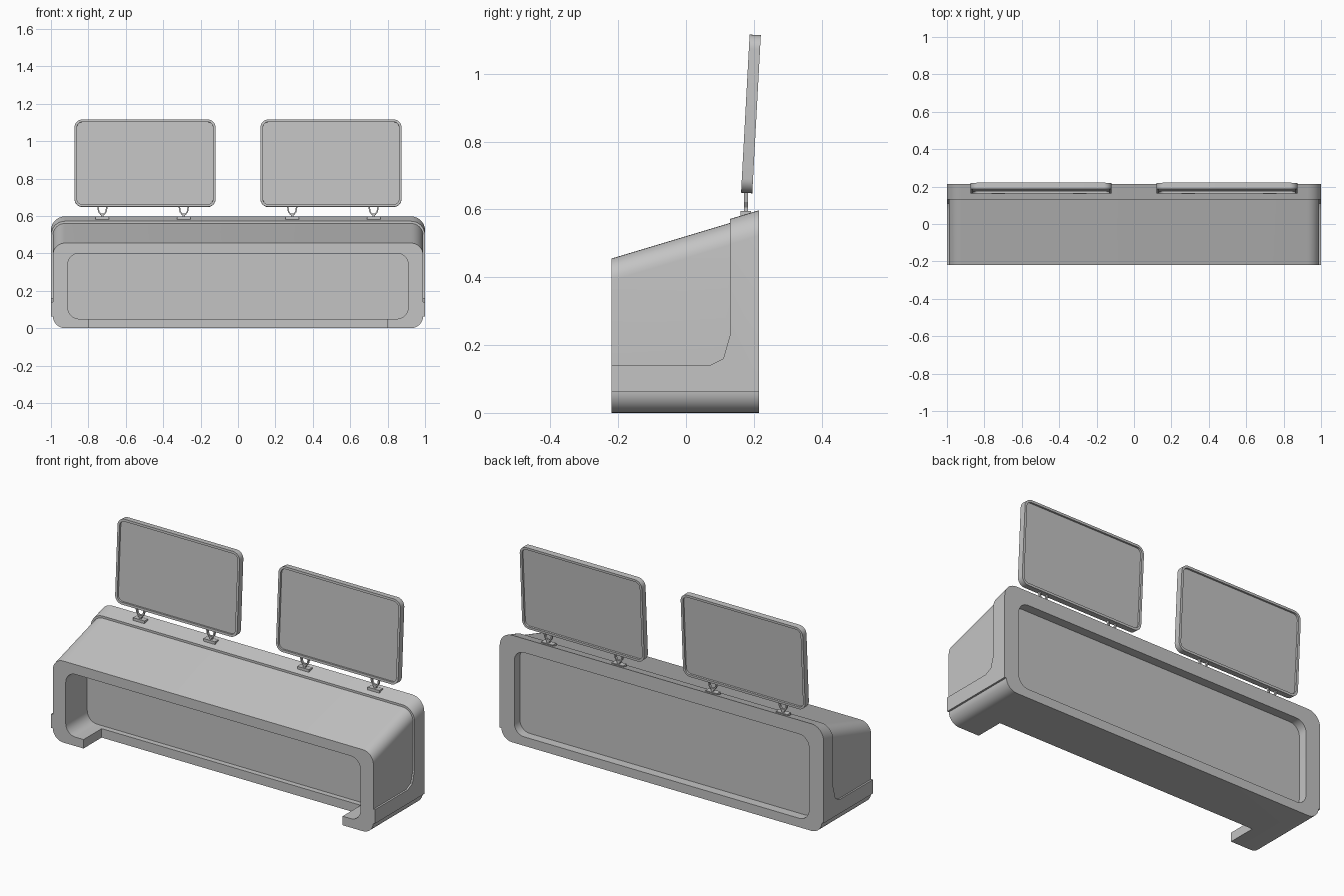
import bpy, bmesh, math
from mathutils import Matrix, Vector

if "Cube" in bpy.data.objects:
    bpy.data.objects.remove(bpy.data.objects["Cube"], do_unlink=True)

grey = bpy.data.materials.new("plain_grey")
grey.use_nodes = True
grey.diffuse_color = (0.55, 0.55, 0.55, 1)
grey.node_tree.nodes["Principled BSDF"].inputs["Base Color"].default_value = grey.diffuse_color

FRONT, BACK = -0.22, 0.215


def rounded(half, z0, z1, r, y, steps=8):
    """Rounded rectangle ring in the xz plane at depth y."""
    ring = []
    corners = [(half - r, z1 - r), (r - half, z1 - r), (r - half, z0 + r), (half - r, z0 + r)]
    for q, (cx, cz) in enumerate(corners):
        for i in range(steps + 1):
            a = (q + i / steps) * math.pi / 2
            ring.append(Vector((cx + r * math.cos(a), y, cz + r * math.sin(a))))
    return ring


def loft(name, a, b, inset=0, depth=0, matrix=None):
    """Solid between two matching rings, with optional sunken end faces."""
    bm = bmesh.new()
    va, vb = [bm.verts.new(p) for p in a], [bm.verts.new(p) for p in b]
    caps = [bm.faces.new(va), bm.faces.new(vb[::-1])]
    for i in range(len(va)):
        j = (i + 1) % len(va)
        bm.faces.new((va[i], vb[i], vb[j], va[j]))
    bmesh.ops.recalc_face_normals(bm, faces=bm.faces[:])
    if inset:
        for cap in caps:
            bmesh.ops.inset_region(bm, faces=[cap], thickness=inset)
            bmesh.ops.inset_region(bm, faces=[cap], thickness=0.0005, depth=-depth)
    if matrix:
        bm.transform(matrix)
    mesh = bpy.data.meshes.new(name)
    bm.to_mesh(mesh)
    bm.free()
    mesh.materials.append(grey)
    ob = bpy.data.objects.new(name, mesh)
    bpy.context.collection.objects.link(ob)
    return ob


def extrude_x(name, profile, half, x=0):
    """Profile of (y, z) points pushed out along x."""
    return loft(name, [Vector((x - half, y, z)) for y, z in profile],
                [Vector((x + half, y, z)) for y, z in profile])


def box(name, x, half, y0, y1, z0, z1):
    return extrude_x(name, [(y0, z0), (y1, z0), (y1, z1), (y0, z1)], half, x)


def activate(ob):
    bpy.ops.object.select_all(action='DESELECT')
    ob.select_set(True)
    bpy.context.view_layer.objects.active = ob


def combine(ob, other, operation):
    mod = ob.modifiers.new("combine", 'BOOLEAN')
    mod.object, mod.operation, mod.solver = other, operation, 'EXACT'
    activate(ob)
    bpy.ops.object.modifier_apply(modifier=mod.name)
    bpy.data.objects.remove(other, do_unlink=True)


def smooth(ob):
    activate(ob)
    bpy.ops.object.shade_smooth_by_angle(angle=math.radians(30))


def top(y):
    return 0.455 + 0.3 * (y - FRONT)


# Sloped counter body
body = loft("counter_body", rounded(0.99, 0, top(FRONT), 0.065, FRONT),
            rounded(0.99, 0, top(BACK), 0.065, BACK))

# Raised band around the back and along the lower sides
band = loft("raised_band", rounded(1.0, -0.2, top(-0.3) + 0.012, 0.075, -0.3),
            rounded(1.0, -0.2, top(0.3) + 0.012, 0.075, 0.3))
outline = [(FRONT, 0.062), (BACK, 0.062), (BACK, 0.8), (0.13, 0.8), (0.13, 0.23),
           (0.11, 0.16), (0.07, 0.14), (FRONT, 0.14)]
combine(band, extrude_x("band_outline", outline, 1.2), 'INTERSECT')
combine(body, band, 'UNION')

# Front recess, back recess and the toe notch
combine(body, loft("front_recess", rounded(0.91, 0.05, 0.4, 0.06, -0.4),
                   rounded(0.91, 0.05, 0.4, 0.06, -0.03)), 'DIFFERENCE')
combine(body, loft("back_recess", rounded(0.91, 0.05, 0.52, 0.06, 0.165),
                   rounded(0.91, 0.05, 0.52, 0.06, 0.4)), 'DIFFERENCE')
combine(body, box("toe_notch", 0, 0.8, -0.4, -0.06, -0.1, 0.1), 'DIFFERENCE')
smooth(body)

for side, word in ((1, "left"), (-1, "right")):
    # Tilted screen with a thin rim on both faces
    place = Matrix.Translation((side * 0.497, 0.1915, 0.8815)) @ Matrix.Rotation(math.radians(-3.1), 4, 'X')
    screen = loft(word + "_screen", rounded(0.377, -0.2335, 0.2335, 0.042, -0.0165),
                  rounded(0.377, -0.2335, 0.2335, 0.042, 0.0165), 0.013, 0.01, place)
    smooth(screen)

    # Two brackets: foot plate, short stem and a forked cradle
    for x, end in ((0.29, "inner"), (0.725, "outer")):
        name = f"{word}_{end}_"
        cx = side * x
        box(name + "foot_plate", cx, 0.036, 0.16, 0.192, 0.575, 0.596)
        box(name + "stem", cx, 0.007, 0.171, 0.183, 0.59, 0.61)
        fork = [(-0.029, 0.655), (-0.023, 0.622), (-0.012, 0.606), (0.012, 0.606),
                (0.023, 0.622), (0.029, 0.655), (0.021, 0.655), (0.016, 0.625),
                (0.009, 0.614), (-0.009, 0.614), (-0.016, 0.625), (-0.021, 0.655)]
        loft(name + "fork", [Vector((cx + u, 0.171, z)) for u, z in fork],
             [Vector((cx + u, 0.183, z)) for u, z in fork])
